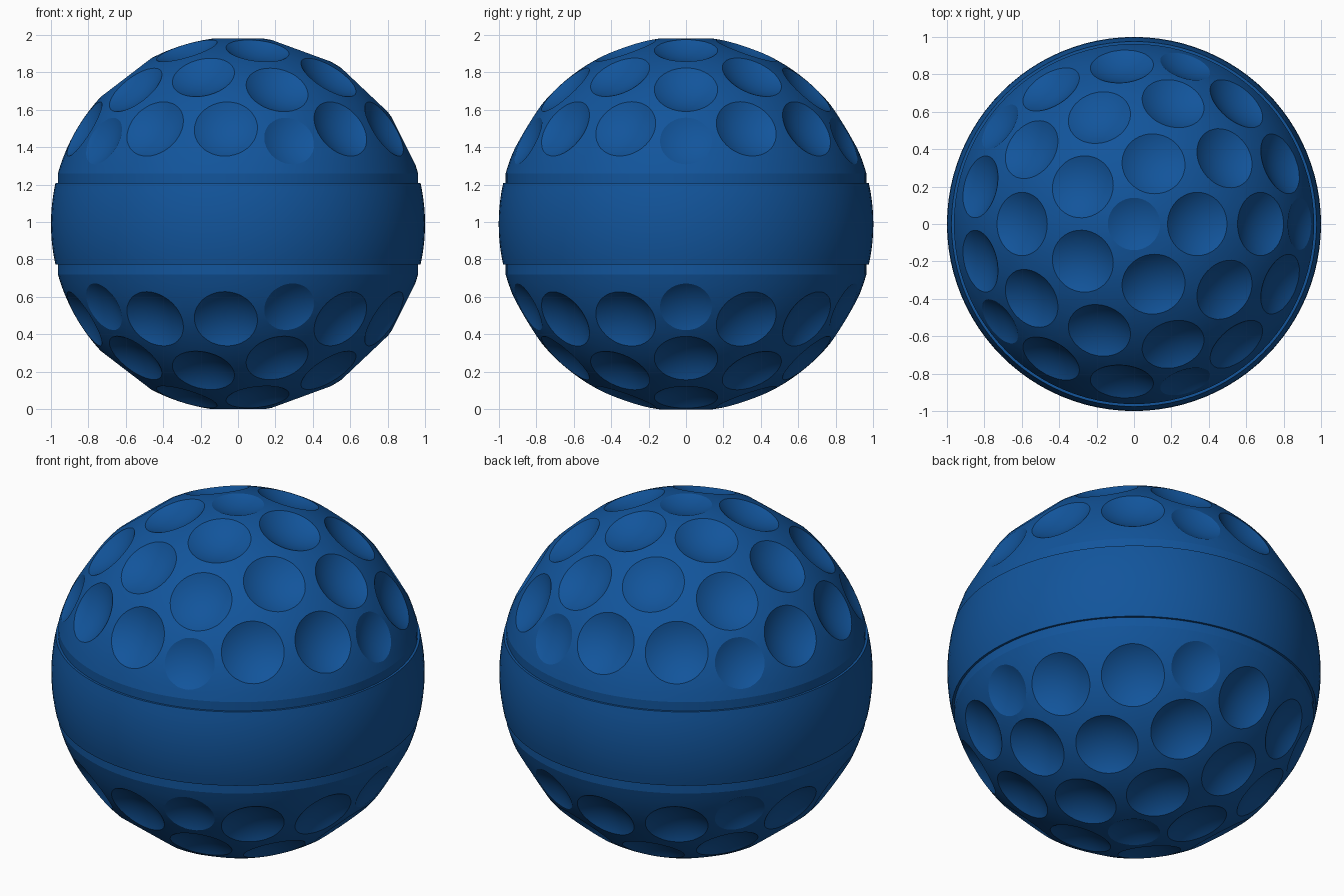
import bpy, bmesh, math
from mathutils import Vector, Matrix

if "Cube" in bpy.data.objects:
    bpy.data.objects.remove(bpy.data.objects["Cube"])

CZ = 0.99          # height of the ball's centre
GROOVE_Z = 0.27    # where the dimpled domes step in
BAND_Z = 0.218     # half height of the plain belt
CUT_R = 0.34       # radius of the dimple bowls

blue = bpy.data.materials.new("blue")
blue.diffuse_color = (0.006, 0.09, 0.33, 1)
blue.use_nodes = True
blue.node_tree.nodes["Principled BSDF"].inputs["Base Color"].default_value = blue.diffuse_color


def revolve(bm, pts, seg, mat=Matrix(), closed=False):
    """Add an (r, z) profile turned around the z axis; r = 0 makes a pole."""
    rings = []
    for r, z in pts:
        if r == 0:
            rings.append([bm.verts.new(mat @ Vector((0, 0, z)))] * seg)
        else:
            rings.append([bm.verts.new(mat @ Vector((r * math.cos(i * math.tau / seg),
                                                     r * math.sin(i * math.tau / seg), z)))
                          for i in range(seg)])
    pairs = list(zip(rings, rings[1:]))
    if closed:
        pairs.append((rings[-1], rings[0]))
    for a, b in pairs:
        for i in range(seg):
            j = (i + 1) % seg
            bm.faces.new(dict.fromkeys((a[i], a[j], b[j], b[i])))


def to_object(name, bm, recalc=True):
    if recalc:
        bmesh.ops.recalc_face_normals(bm, faces=bm.faces[:])
    mesh = bpy.data.meshes.new(name)
    bm.to_mesh(mesh)
    bm.free()
    mesh.materials.append(blue)
    ob = bpy.data.objects.new(name, mesh)
    bpy.context.collection.objects.link(ob)
    return ob


def smooth(ob):
    bpy.ops.object.select_all(action='DESELECT')
    ob.select_set(True)
    bpy.context.view_layer.objects.active = ob
    bpy.ops.object.shade_smooth_by_angle(angle=math.radians(12))


def arc(a0, a1, n):
    """Points on the unit circle between two latitudes."""
    return [(math.cos(a0 + (a1 - a0) * i / n), math.sin(a0 + (a1 - a0) * i / n))
            for i in range(n + 1)]


# Dimple directions: upper cap of an icosahedron, each edge split in three
pole = Vector((0, 0, 1))
ring = [Vector((2 * math.cos(k * math.tau / 5), 2 * math.sin(k * math.tau / 5), 1))
        / math.sqrt(5) for k in range(5)]
dimples = [(v, 0.14) for v in [pole] + ring]
for k in range(5):
    a, b = ring[k], ring[(k + 1) % 5]
    for p in (pole * 2 + a, pole + a * 2, a * 2 + b, a + b * 2, pole + a + b):
        dimples.append((p.normalized(), 0.17))

# Cutter: one shallow bowl with a cone lid per dimple, none overlapping
bm = bmesh.new()
for d, rim in dimples:
    centre = math.sqrt(1 - rim ** 2) + math.sqrt(CUT_R ** 2 - rim ** 2)
    top = math.asin((rim + 0.007) / CUT_R)
    bowl = [(CUT_R * math.sin(top * i / 7), centre - CUT_R * math.cos(top * i / 7))
            for i in range(8)]
    rot = d.to_track_quat('Z', 'Y').to_matrix().to_4x4()
    revolve(bm, bowl + [(0, 1.04)], 40, rot)
cutter = to_object("dimple_cutter", bm)
cutter.hide_render = True

# Upper dome with its dimples cut in
r_groove = math.sqrt(1 - GROOVE_Z ** 2)
profile = [(0, 0.1), (r_groove, 0.1)] + arc(math.asin(GROOVE_Z), math.pi / 2, 28)
profile[-1] = (0, 1)
bm = bmesh.new()
revolve(bm, profile, 96)
upper = to_object("upper_dome", bm)
mod = upper.modifiers.new("dimples", 'BOOLEAN')
mod.operation = 'DIFFERENCE'
mod.solver = 'MANIFOLD'
mod.object = cutter
bpy.ops.object.select_all(action='DESELECT')
upper.select_set(True)
bpy.context.view_layer.objects.active = upper
bpy.ops.object.modifier_apply(modifier=mod.name)
upper.location.z = CZ
smooth(upper)

# Lower dome: mirror image of the upper one
bm = bmesh.new()
bm.from_mesh(upper.data)
bmesh.ops.scale(bm, vec=(1, 1, -1), verts=bm.verts[:])
bmesh.ops.reverse_faces(bm, faces=bm.faces[:])
lower = to_object("lower_dome", bm, recalc=False)
lower.location.z = CZ
smooth(lower)

# Plain belt around the middle
lat = math.asin(BAND_Z)
bm = bmesh.new()
revolve(bm, [(0.93, -BAND_Z)] + arc(-lat, lat, 10) + [(0.93, BAND_Z)], 96, closed=True)
belt = to_object("belt", bm)
belt.location.z = CZ
smooth(belt)

bpy.data.objects.remove(cutter, do_unlink=True)
